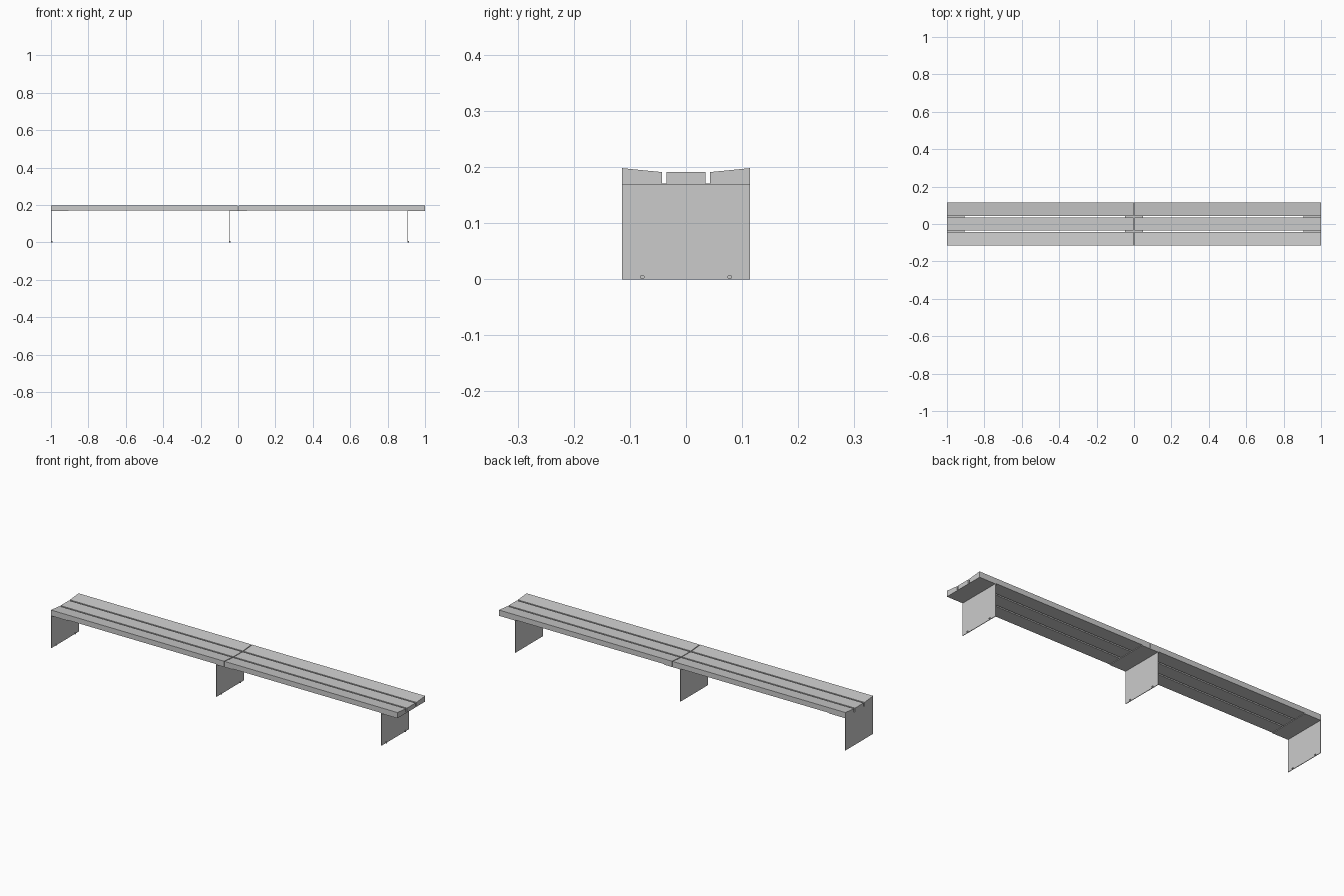
import bpy
import bmesh
import math

cube = bpy.data.objects.get("Cube")
if cube:
    bpy.data.objects.remove(cube, do_unlink=True)

grey = bpy.data.materials.new("plain_grey")
grey.use_nodes = True
grey.diffuse_color = (0.6, 0.6, 0.6, 1)
grey.node_tree.nodes["Principled BSDF"].inputs["Base Color"].default_value = (0.6, 0.6, 0.6, 1)

DEPTH = 0.114       # half depth of the bench
SEAT = 0.171        # underside of the slats
PLATE = 0.003       # bracket sheet thickness


def extrude(name, points, axis, start, end):
    """Extrude a closed outline along x (points are y, z) or y (points are x, z)."""
    bm = bmesh.new()
    place = (lambda a, b: (start, a, b)) if axis == "x" else (lambda a, b: (a, start, b))
    face = bm.faces.new([bm.verts.new(place(a, b)) for a, b in points])
    moved = bmesh.ops.extrude_face_region(bm, geom=[face])["geom"]
    offset = (end - start, 0, 0) if axis == "x" else (0, end - start, 0)
    bmesh.ops.translate(bm, vec=offset, verts=[g for g in moved if isinstance(g, bmesh.types.BMVert)])
    bmesh.ops.recalc_face_normals(bm, faces=bm.faces)
    mesh = bpy.data.meshes.new(name)
    bm.to_mesh(mesh)
    bm.free()
    mesh.materials.append(grey)
    obj = bpy.data.objects.new(name, mesh)
    bpy.context.collection.objects.link(obj)
    return obj


# Slats: sloped outer boards and a flat middle board, in two lengths
outer = [(0.043, SEAT), (DEPTH, SEAT), (DEPTH, 0.198), (0.043, 0.191)]
middle = [(-0.035, SEAT), (0.035, SEAT), (0.035, 0.191), (-0.035, 0.191)]
profiles = {"back": outer, "middle": middle, "front": [(-y, z) for y, z in outer]}
for half, start, end in (("right", -1, -0.002), ("left", 0.002, 1)):
    for name, points in profiles.items():
        extrude(f"{half}_{name}_slat", points, "x", start, end)

# Brackets: bent sheet with an upright leg and a flange under the slats
for name, x in (("right", -1), ("centre", -0.048), ("left", 0.905)):
    outline = [(x, 0), (x + PLATE, 0), (x + PLATE, SEAT - PLATE),
               (x + 0.095, SEAT - PLATE), (x + 0.095, SEAT), (x, SEAT)]
    extrude(f"{name}_bracket", outline, "y", -DEPTH, DEPTH)
    # Small fixing studs at the foot of the leg
    for side, y in (("front", -0.078), ("back", 0.078)):
        ring = [(y + 0.004 * math.cos(math.tau * i / 8 + math.pi / 8),
                 0.004 + 0.004 * math.sin(math.tau * i / 8 + math.pi / 8)) for i in range(8)]
        extrude(f"{name}_{side}_stud", ring, "x", x, x + 0.008)
